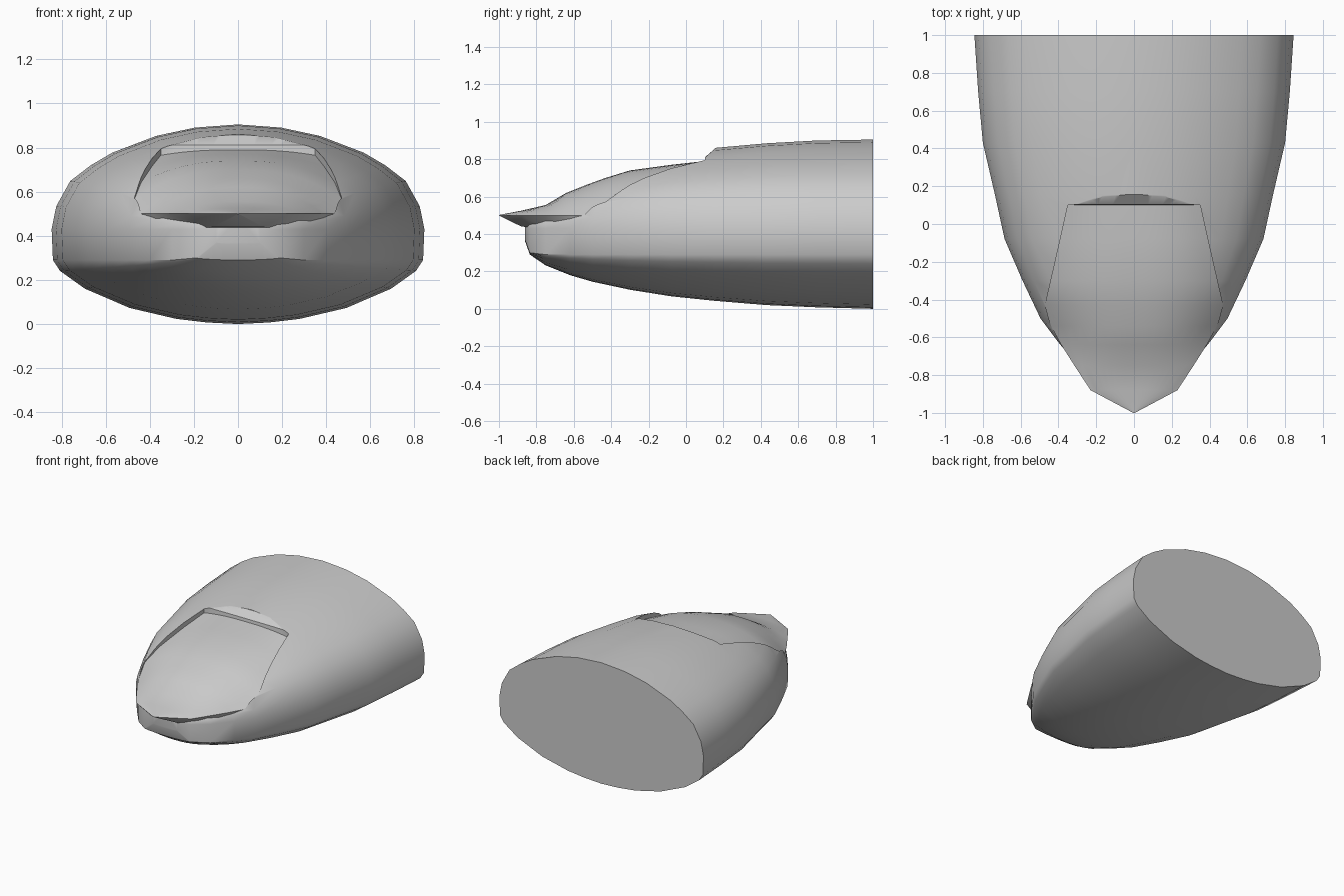
import bpy, bmesh

if "Cube" in bpy.data.objects:
    bpy.data.objects.remove(bpy.data.objects["Cube"])


def loft(name, rings):
    """Closed solid skinned through equal-length rings of points."""
    bm = bmesh.new()
    rows = [[bm.verts.new(p) for p in ring] for ring in rings]
    n = len(rows[0])
    for a, b in zip(rows, rows[1:]):
        for i in range(n):
            j = (i + 1) % n
            bm.faces.new((a[i], a[j], b[j], b[i]))
    bm.faces.new(rows[0])
    bm.faces.new(rows[-1])
    bmesh.ops.recalc_face_normals(bm, faces=bm.faces[:])
    mesh = bpy.data.meshes.new(name)
    bm.to_mesh(mesh)
    bm.free()
    obj = bpy.data.objects.new(name, mesh)
    bpy.context.collection.objects.link(obj)
    return obj


def smooth(obj):
    bpy.ops.object.select_all(action='DESELECT')
    obj.select_set(True)
    bpy.context.view_layer.objects.active = obj
    bpy.ops.object.shade_smooth_by_angle(angle=0.6)


# Hull cross-section: belly up to the chine, then sides up to the crown
BELLY = [(0, 0), (.17, .025), (.33, .08), (.58, .25), (.82, .55), (.955, .83), (.993, 1)]
CROWN = [(1, 0), (.975, .22), (.9, .46), (.79, .61), (.675, .73), (.44, .89), (.23, .97), (0, 1)]


def hull_ring(y, w, bottom, top):
    chine = max(.29, bottom + .01)
    half = [(w * x, bottom + (chine - bottom) * t) for x, t in BELLY]
    half += [(w * x, .43 + (top - .43) * t) for x, t in CROWN]
    return [(x, y, z) for x, z in half] + [(-x, y, z) for x, z in half[-2:0:-1]]


# y, half width, bottom, top
HULL = [(-.86, .10, .36, .48), (-.835, .19, .29, .50), (-.75, .30, .232, .53),
        (-.62, .405, .18, .61), (-.5, .495, .145, .70), (-.3, .59, .102, .785),
        (-.08, .685, .067, .83), (.15, .735, .043, .86), (.43, .80, .02, .885),
        (.7, .825, .008, .90), (1, .845, 0, .905)]
hull = loft("hull", [hull_ring(*r) for r in HULL])

# Windshield: y, edge half width, edge height, centre height
GLASS = [(-1, .004, .5, .502), (-.88, .23, .5, .525), (-.75, .315, .5, .555),
         (-.64, .385, .5, .62), (-.54, .44, .5, .66), (-.43, .47, .565, .70),
         (-.3, .44, .64, .74), (-.08, .39, .715, .77), (.1, .35, .765, .79)]


def arch(y, w, edge, centre, drop=0):
    return [(w * s / 8, y, edge + (centre - edge) * (1 - abs(s / 8) ** 2.5) - drop)
            for s in range(-8, 9)]


# Recess cutter, with a sloped brow behind the windshield
cut_rows = GLASS + [(.103, .30, .815, .816), (.155, .30, .858, .861)]
cutter = loft("recess_cutter", [arch(*r, .004) + [(r[1], r[0], 1.3), (-r[1], r[0], 1.3)]
                                for r in cut_rows])
cutter.hide_render = True
mod = hull.modifiers.new("recess", 'BOOLEAN')
mod.operation = 'DIFFERENCE'
mod.solver = 'EXACT'
mod.object = cutter
bpy.context.view_layer.objects.active = hull
bpy.ops.object.modifier_apply(modifier="recess")
bpy.data.objects.remove(cutter)
smooth(hull)


# Windshield solid with a pointed overhanging lip
def glass_ring(row):
    y, w = row[:2]
    t = min(1, (y + 1) / .14)
    k = .5 + .42 * min(1, max(0, (y + .88) / .26))
    z = .499 - .069 * t
    return arch(*row) + [(w * k, y, z), (-w * k, y, z)]


windshield = loft("windshield", [glass_ring(r) for r in GLASS])
smooth(windshield)
